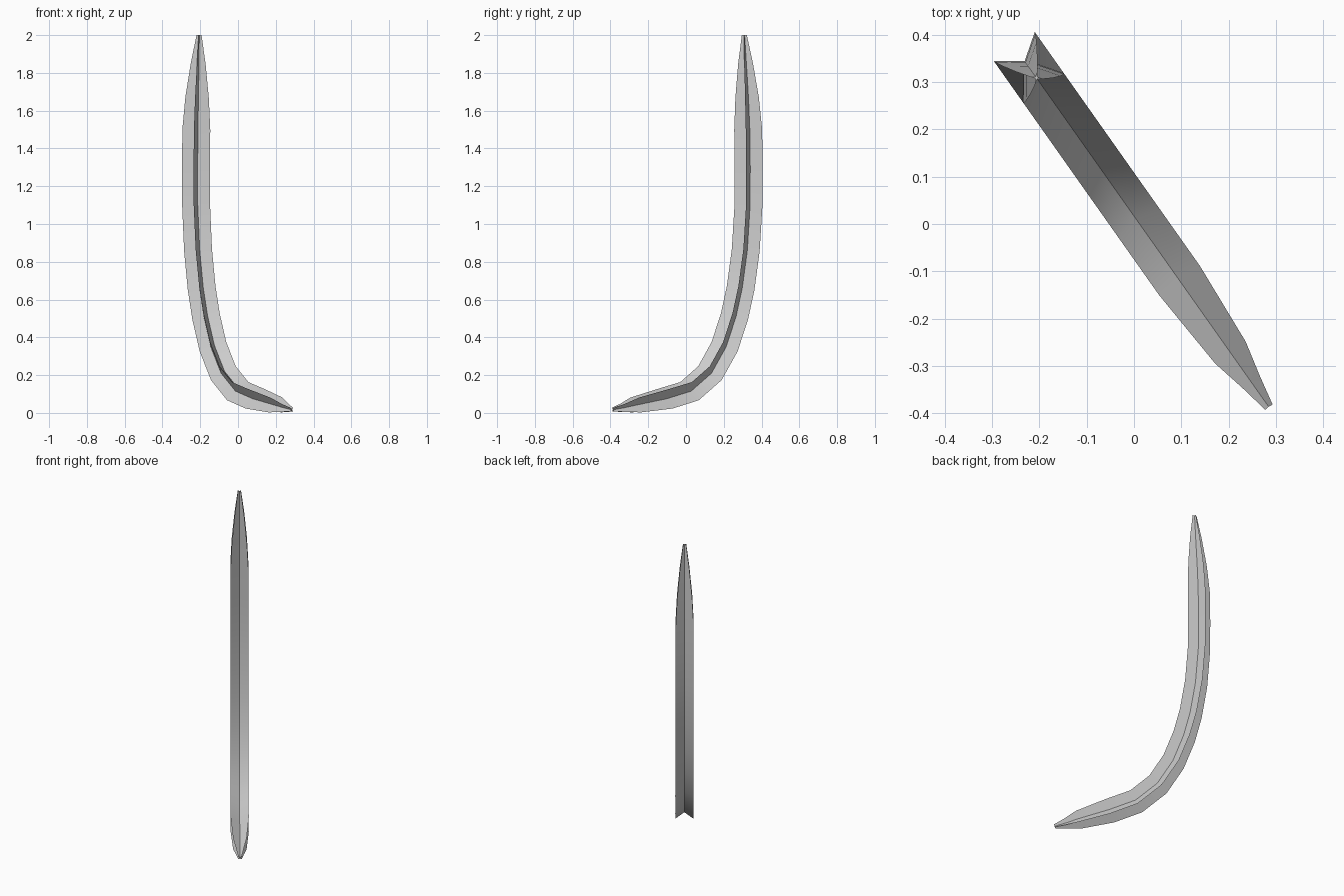
import bpy, bmesh, math
from mathutils import Vector

cube = bpy.data.objects.get("Cube")
if cube:
    bpy.data.objects.remove(cube, do_unlink=True)

grey = bpy.data.materials.new("plain_grey")
grey.use_nodes = True
colour = (0.6, 0.6, 0.6, 1)
grey.diffuse_color = colour
grey.node_tree.nodes["Principled BSDF"].inputs["Base Color"].default_value = colour

# Sweep plane: the curve lies along ALONG and z, ACROSS is its normal
ALONG = Vector((0.577, -0.817, 0))
ACROSS = Vector((0.817, 0.577, 0))
ORIGIN = Vector((0.009, 0.004, 0))
ARM, CORE = 0.053, 0.015

# Spine stations: distance along, height, section scale
spine = [(-.373, 2.0, .18), (-.381, 1.85, .53), (-.391, 1.67, .84),
         (-.398, 1.5, 1), (-.401, 1.3, 1), (-.4, 1.1, 1), (-.382, .86, 1),
         (-.349, .66, 1), (-.309, .51, 1), (-.245, .35, 1), (-.15, .21, 1),
         (-.018, .115, 1), (.14, .075, 1), (.33, .042, .75),
         (.41, .027, .42), (.477, .017, .18)]

# Four-armed star section
star = []
for i in range(4):
    a = i * math.pi / 2
    star.append((CORE * math.cos(a), CORE * math.sin(a)))
    a += math.pi / 4
    star.append((ARM * math.sqrt(2) * math.cos(a), ARM * math.sqrt(2) * math.sin(a)))

# Curved star-section blade
bm = bmesh.new()
points = [ORIGIN + ALONG * s + Vector((0, 0, z)) for s, z, _ in spine]
rings = []
for i, p in enumerate(points):
    before, after = points[max(i - 1, 0)], points[min(i + 1, len(points) - 1)]
    tangent = (after - before).normalized()
    if i == 0:
        tangent = Vector((0, 0, -1))
    normal = ACROSS.cross(tangent).normalized()
    k = spine[i][2]
    rings.append([bm.verts.new(p + (normal * u + ACROSS * v) * k) for u, v in star])
for r0, r1 in zip(rings, rings[1:]):
    for j in range(8):
        n = (j + 1) % 8
        bm.faces.new((r0[j], r0[n], r1[n], r1[j]))
bm.faces.new(rings[0])
bm.faces.new(rings[-1])
bmesh.ops.recalc_face_normals(bm, faces=bm.faces)

mesh = bpy.data.meshes.new("curved_blade")
bm.to_mesh(mesh)
bm.free()
mesh.materials.append(grey)
blade = bpy.data.objects.new("curved_blade", mesh)
bpy.context.collection.objects.link(blade)
bpy.ops.object.select_all(action='DESELECT')
blade.select_set(True)
bpy.context.view_layer.objects.active = blade
bpy.ops.object.shade_smooth_by_angle(angle=math.radians(30))
